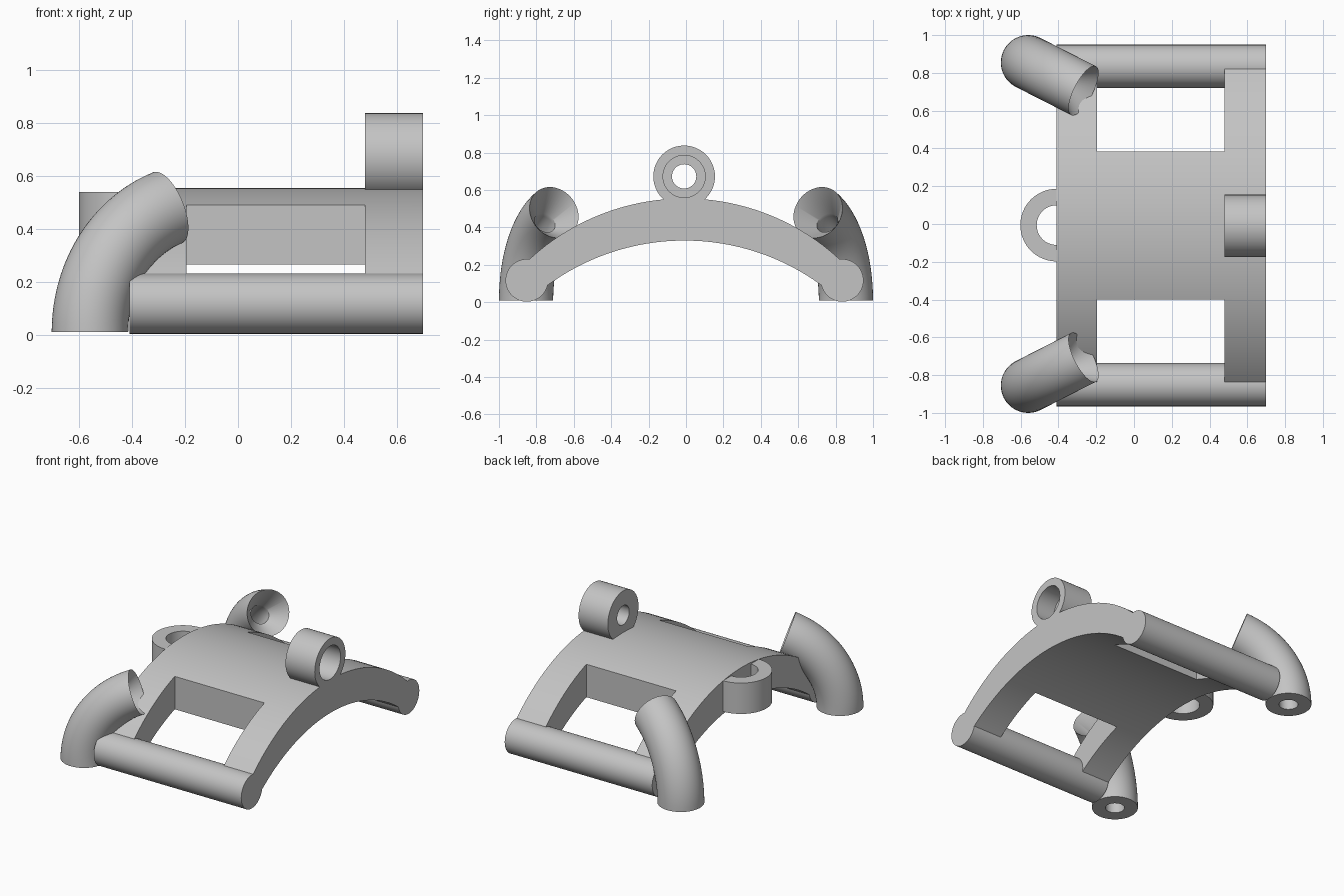
import bpy
import bmesh
from math import sin, cos, pi, radians, sqrt
from mathutils import Vector

if "Cube" in bpy.data.objects:
    bpy.data.objects.remove(bpy.data.objects["Cube"])

COLOUR = (0.55, 0.55, 0.55, 1)
grey = bpy.data.materials.new("plain_grey")
grey.diffuse_color = COLOUR
grey.use_nodes = True
grey.node_tree.nodes["Principled BSDF"].inputs["Base Color"].default_value = COLOUR

MID = -0.008                 # centre line of the arch in y
BACK, FRONT = -0.41, 0.70    # extent of the arch in x


def finish(name, bm, smooth=True):
    """Turn a bmesh into a shaded object."""
    bmesh.ops.recalc_face_normals(bm, faces=bm.faces)
    mesh = bpy.data.meshes.new(name)
    bm.to_mesh(mesh)
    bm.free()
    mesh.materials.append(grey)
    ob = bpy.data.objects.new(name, mesh)
    bpy.context.collection.objects.link(ob)
    bpy.ops.object.select_all(action="DESELECT")
    ob.select_set(True)
    bpy.context.view_layer.objects.active = ob
    if smooth:
        bpy.ops.object.shade_smooth_by_angle(angle=radians(30))
    return ob


def prism(name, outline, direction, smooth=True):
    """Extrude a flat outline along a direction."""
    bm = bmesh.new()
    face = bm.faces.new([bm.verts.new(p) for p in outline])
    new = bmesh.ops.extrude_face_region(bm, geom=[face])["geom"]
    verts = [g for g in new if isinstance(g, bmesh.types.BMVert)]
    bmesh.ops.translate(bm, verts=verts, vec=direction)
    return finish(name, bm, smooth)


def closed_loft(name, rings):
    """Skin a loop of rings, the last joining the first."""
    bm = bmesh.new()
    loops = [[bm.verts.new(p) for p in ring] for ring in rings]
    n = len(loops[0])
    for k, a in enumerate(loops):
        b = loops[(k + 1) % len(loops)]
        for i in range(n):
            j = (i + 1) % n
            bm.faces.new((a[i], a[j], b[j], b[i]))
    return finish(name, bm)


def ring(centre, u, v, r, n=48):
    return [centre + r * (u * cos(2 * pi * i / n) + v * sin(2 * pi * i / n))
            for i in range(n)]


# Arched plate with two windows
def arc(radius, top, half, steps=48):
    offsets = [half * (2 * i / steps - 1) for i in range(steps + 1)]
    return [Vector((BACK, MID + d, top - radius + sqrt(radius ** 2 - d * d)))
            for d in offsets]


outer = arc(1.22, 0.555, 0.84)
inner = arc(1.24, 0.33, 0.745)
plate = prism("arched_plate", outer + inner[::-1], (FRONT - BACK, 0, 0))
for side in (-1, 1):
    y0, y1 = MID + side * 0.393, MID + side * 1.1
    corners = [(-0.195, y0, -0.3), (0.48, y0, -0.3), (0.48, y1, -0.3), (-0.195, y1, -0.3)]
    cutter = prism("window_cutter", corners, (0, 0, 1.2), False)
    cutter.hide_render = True
    cut = plate.modifiers.new("window", "BOOLEAN")
    cut.operation = "DIFFERENCE"
    cut.solver = "EXACT"
    cut.object = cutter
    bpy.context.view_layer.objects.active = plate
    bpy.ops.object.modifier_apply(modifier=cut.name)
    bpy.data.objects.remove(cutter)

X, Y, Z = Vector((1, 0, 0)), Vector((0, 1, 0)), Vector((0, 0, 1))

# Round side bars
for label, side in (("right", -1), ("left", 1)):
    centre = Vector((BACK, MID + side * 0.843, 0.117))
    prism(label + "_side_bar", ring(centre, Y, Z, 0.114), (FRONT - BACK, 0, 0))

# Bent tubes with a funnel mouth and a bore
BEND, SWEEP, STEPS = 0.50, radians(70), 24
MOUTH = SWEEP - radians(14)
for label, side in (("right", -1), ("left", 1)):
    lean = Vector((cos(radians(27)), -side * sin(radians(27)), 0))
    across = lean.cross(Z)
    base = Vector((-0.56, side * 0.855, 0.01))
    sections = [(SWEEP * i / STEPS, 0.145) for i in range(STEPS + 1)]
    sections += [(MOUTH * (1 - i / STEPS), 0.06) for i in range(STEPS + 1)]
    rings = []
    for t, r in sections:
        centre = base + BEND * ((1 - cos(t)) * lean + sin(t) * Z)
        rings.append(ring(centre, lean * cos(t) - Z * sin(t), across, r))
    closed_loft(label + "_bent_tube", rings)

# Top sleeve with a stepped hole
profile = [(0.48, 0.065), (0.48, 0.165), (FRONT, 0.165),
           (FRONT, 0.113), (0.56, 0.113), (0.56, 0.065)]
closed_loft("top_sleeve",
            [ring(Vector((x, MID - 0.002, 0.673)), Y, Z, r) for x, r in profile])

# Half-round lug on the back edge
def half_circle(r, n=32):
    return [Vector((BACK - r * sin(pi * i / n), MID + 0.002 + r * cos(pi * i / n), 0.33))
            for i in range(n + 1)]


prism("back_lug", half_circle(0.192) + half_circle(0.105)[::-1], (0, 0, 0.21))
